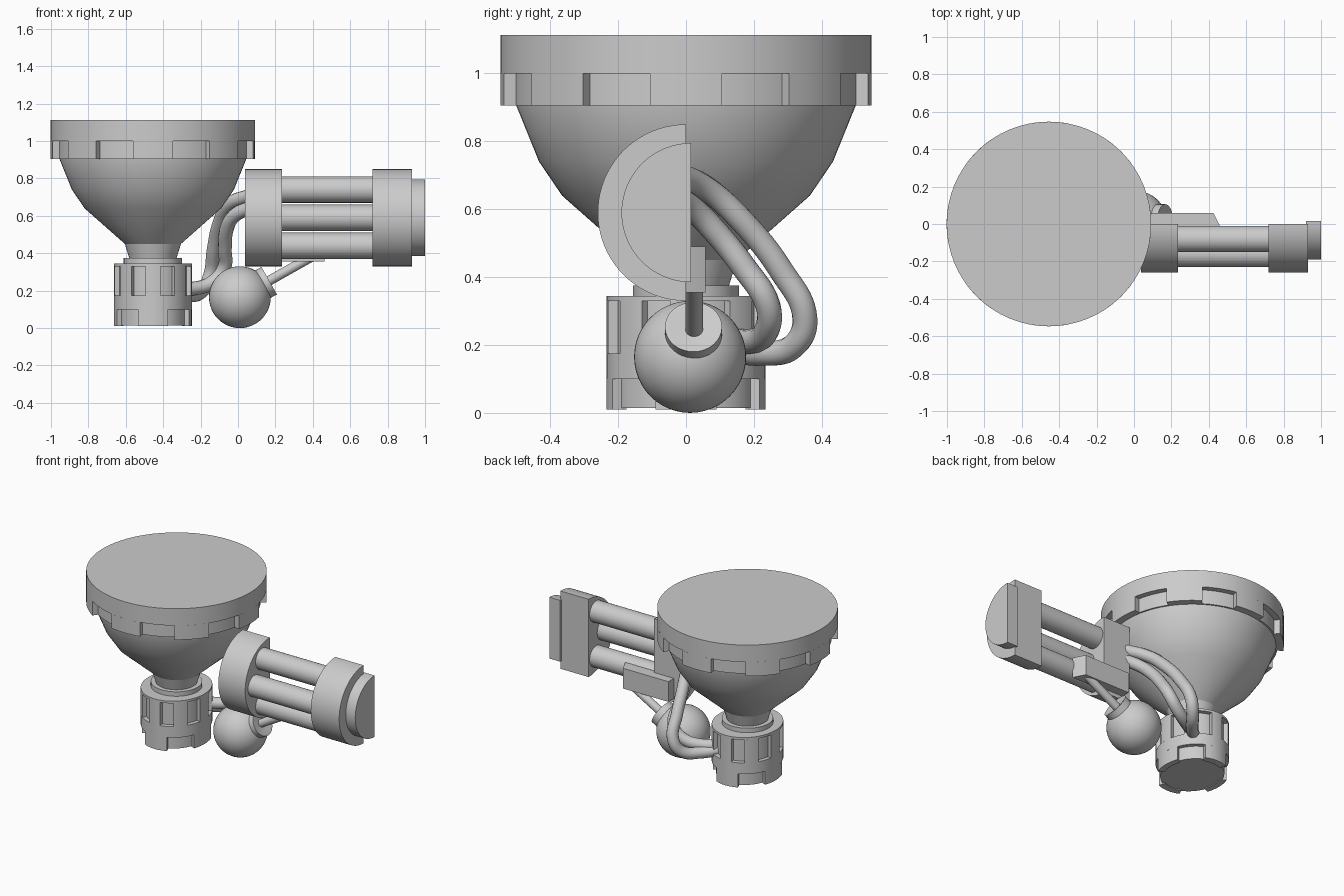
import bpy, bmesh
from math import sin, cos, tau, radians
from mathutils import Vector, Matrix

if "Cube" in bpy.data.objects:
    bpy.data.objects.remove(bpy.data.objects["Cube"])

AXIS_X = -0.455          # vertical axis of the funnel and its base
parts = []


def finish(name, bm, location=(0, 0, 0)):
    bmesh.ops.recalc_face_normals(bm, faces=bm.faces)
    mesh = bpy.data.meshes.new(name)
    bm.to_mesh(mesh)
    bm.free()
    obj = bpy.data.objects.new(name, mesh)
    obj.location = location
    bpy.context.collection.objects.link(obj)
    parts.append(obj)
    return obj


def add_prism(bm, outline, shift):
    """Extrude a closed planar outline along a vector."""
    face = bm.faces.new([bm.verts.new(p) for p in outline])
    out = bmesh.ops.extrude_face_region(bm, geom=[face], use_keep_orig=True)
    top = [v for v in out["geom"] if isinstance(v, bmesh.types.BMVert)]
    bmesh.ops.translate(bm, verts=top, vec=Vector(shift))


def arc(radius, start, end, steps):
    return [(radius * cos(radians(start + (end - start) * i / steps)),
             radius * sin(radians(start + (end - start) * i / steps)))
            for i in range(steps + 1)]


def add_disc(bm, radius, z0, z1):
    add_prism(bm, [(x, y, z0) for x, y in arc(radius, 0, 360, 64)[:-1]], (0, 0, z1 - z0))


def add_blocks(bm, r_in, r_out, z0, z1, count, width):
    """Raised curved blocks spaced evenly around the axis."""
    for i in range(count):
        mid = 360 * i / count
        a, b = mid - width / 2, mid + width / 2
        outline = arc(r_out, a, b, 6) + arc(r_in, b, a, 6)
        add_prism(bm, [(x, y, z0) for x, y in outline], (0, 0, z1 - z0))


def lathe(name, profile, location, direction=(0, 0, 1), steps=64):
    bm = bmesh.new()
    verts = [bm.verts.new((r, 0, z)) for r, z in profile]
    edges = [bm.edges.new(pair) for pair in zip(verts, verts[1:])]
    bmesh.ops.spin(bm, geom=verts + edges, cent=(0, 0, 0), axis=(0, 0, 1),
                   angle=tau, steps=steps)
    bmesh.ops.remove_doubles(bm, verts=bm.verts, dist=1e-5)
    turn = Vector((0, 0, 1)).rotation_difference(Vector(direction))
    bmesh.ops.transform(bm, matrix=turn.to_matrix().to_4x4(), verts=bm.verts)
    return finish(name, bm, location)


def rod(name, start, end, radius):
    start, end = Vector(start), Vector(end)
    length = (end - start).length
    return lathe(name, [(0, 0), (radius, 0), (radius, length), (0, length)],
                 start, end - start, 32)


def half_drum(name, x0, x1, radius, y):
    """Half cylinder along x with its flat side to the back."""
    bm = bmesh.new()
    outline = [(x0, p + y, q + 0.59) for p, q in arc(radius, 90, 270, 40)]
    add_prism(bm, outline, (x1 - x0, 0, 0))
    return finish(name, bm)


def tube(name, points, radius):
    curve = bpy.data.curves.new(name, "CURVE")
    curve.dimensions = "3D"
    curve.bevel_depth = radius
    curve.bevel_resolution = 5
    curve.resolution_u = 10
    curve.use_fill_caps = True
    spline = curve.splines.new("BEZIER")
    spline.bezier_points.add(len(points) - 1)
    for knot, p in zip(spline.bezier_points, points):
        knot.co = p
        knot.handle_left_type = knot.handle_right_type = "AUTO"
    obj = bpy.data.objects.new(name, curve)
    bpy.context.collection.objects.link(obj)


# Notched rim closing the top of the funnel
bm = bmesh.new()
add_disc(bm, 0.51, 0.905, 1.05)
add_disc(bm, 0.547, 1.0, 1.113)
add_blocks(bm, 0.49, 0.547, 0.905, 1.0, 8, 22.5)
finish("funnel_rim", bm, (AXIS_X, 0, 0))

# Funnel bowl and the collar beneath it
lathe("funnel_bowl", [(0, 0.93), (0.5, 0.93), (0.5, 0.905), (0.433, 0.74), (0.365, 0.64),
                      (0.15, 0.45), (0.122, 0.36), (0, 0.36)], (AXIS_X, 0, 0))
lathe("neck_collar", [(0, 0.33), (0.156, 0.33), (0.156, 0.375), (0, 0.375)], (AXIS_X, 0, 0))

# Base drum with windows around the middle and teeth at the bottom
bm = bmesh.new()
add_disc(bm, 0.205, 0.015, 0.34)
add_disc(bm, 0.234, 0.1, 0.175)
add_disc(bm, 0.234, 0.33, 0.345)
add_blocks(bm, 0.19, 0.234, 0.175, 0.33, 8, 22.5)
add_blocks(bm, 0.19, 0.234, 0.01, 0.1, 4, 45)
bmesh.ops.transform(bm, matrix=Matrix.Diagonal((0.89, 1, 1, 1)), verts=bm.verts)
finish("base_drum", bm, (AXIS_X, 0, 0))

# Half-round barrel assembly
half_drum("barrel_rear_housing", 0.037, 0.235, 0.26, 0)
half_drum("barrel_front_housing", 0.72, 0.93, 0.26, 0)
half_drum("barrel_end_cap", 0.92, 1.0, 0.205, 0.015)
for label, y, z in (("upper", -0.08, 0.74), ("middle", -0.16, 0.59), ("lower", -0.08, 0.44)):
    rod(label + "_barrel", (0.2, y, z), (0.75, y, z), 0.07)

# Mounting plate behind the barrels, with a slanted front end
bm = bmesh.new()
add_prism(bm, [(0.09, -0.02, 0.355), (0.462, -0.02, 0.355), (0.455, 0, 0.355),
               (0.425, 0.058, 0.355), (0.09, 0.058, 0.355)], (0, 0, 0.135))
finish("mounting_plate", bm)

# Ball with a recessed socket and a strut up to the plate
ball = Vector((0.01, 0.012, 0.165))
aim = Vector((0.87, 0, 0.49)).normalized()
bm = bmesh.new()
bmesh.ops.create_uvsphere(bm, u_segments=48, v_segments=24, radius=0.165)
finish("ball", bm, ball)
lathe("ball_socket", [(0, 0.1), (0.084, 0.12), (0.084, 0.18), (0.072, 0.18), (0.02, 0.166),
                      (0, 0.166)], ball + Vector((0, 0.01, 0)), aim, 32)
strut_start = ball + Vector((0, 0.012, 0)) + aim * 0.14
rod("ball_strut", strut_start, strut_start + aim * 0.3, 0.026)

# Two hoses from the base to the rear housing
tube("outer_hose", [(-0.36, 0.13, 0.19), (-0.27, 0.22, 0.175), (-0.19, 0.32, 0.2),
                    (-0.15, 0.35, 0.28), (-0.13, 0.28, 0.42), (-0.1, 0.17, 0.56),
                    (-0.05, 0.06, 0.66), (0.07, -0.05, 0.71)], 0.037)
tube("inner_hose", [(-0.36, 0.12, 0.22), (-0.25, 0.19, 0.21), (-0.13, 0.24, 0.25),
                    (-0.075, 0.24, 0.32), (-0.07, 0.17, 0.43), (-0.06, 0.09, 0.53),
                    (-0.02, 0.02, 0.6), (0.07, -0.05, 0.645)], 0.037)

# Smooth round surfaces while keeping hard edges
bpy.ops.object.select_all(action="DESELECT")
for obj in parts:
    obj.select_set(True)
bpy.context.view_layer.objects.active = parts[0]
bpy.ops.object.shade_smooth_by_angle(angle=radians(30))
